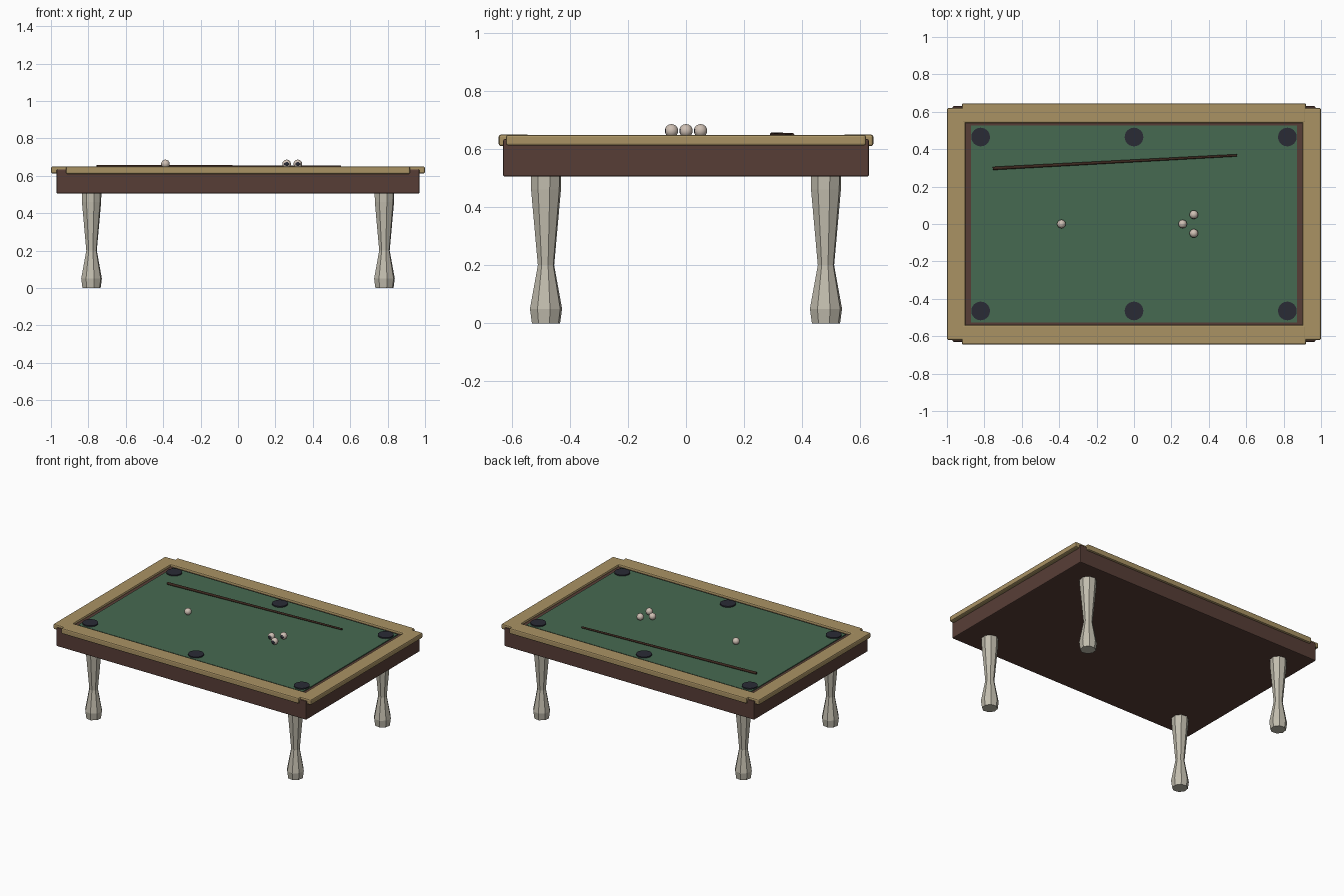
import bpy, bmesh, math
from mathutils import Vector

if "Cube" in bpy.data.objects:
    bpy.data.objects.remove(bpy.data.objects["Cube"])


def material(name, rgb):
    m = bpy.data.materials.new(name)
    m.use_nodes = True
    col = [(c / 255) ** 2.2 for c in rgb] + [1]
    m.diffuse_color = col
    m.node_tree.nodes["Principled BSDF"].inputs["Base Color"].default_value = col
    return m


oak = material("oak", (168, 145, 100))
walnut = material("walnut", (88, 64, 57))
felt = material("green felt", (72, 105, 82))
stone = material("pale legs", (192, 187, 172))
black = material("pocket black", (46, 47, 56))
ivory = material("ivory", (205, 190, 178))
cue_wood = material("dark cue", (62, 44, 36))


def finish(name, bm, *mats):
    bmesh.ops.recalc_face_normals(bm, faces=bm.faces)
    me = bpy.data.meshes.new(name)
    bm.to_mesh(me)
    bm.free()
    ob = bpy.data.objects.new(name, me)
    for m in mats:
        me.materials.append(m)
    bpy.context.collection.objects.link(ob)
    return ob


def box(name, x, y, z, mat, bevel=0.0):
    bm = bmesh.new()
    bmesh.ops.create_cube(bm, size=1)
    for v in bm.verts:
        v.co = [r[0] if c < 0 else r[1] for c, r in zip(v.co, (x, y, z))]
    ob = finish(name, bm, mat)
    if bevel:
        mod = ob.modifiers.new("soft edge", "BEVEL")
        mod.width = bevel
        mod.segments = 2
    return ob


def turned(name, profile, sides, mat, turn=0.0):
    """Stack rings of (radius, height) into a closed faceted solid."""
    bm = bmesh.new()
    rings = []
    for r, z in profile:
        angles = [turn + math.tau * i / sides for i in range(sides)]
        rings.append([bm.verts.new((r * math.cos(a), r * math.sin(a), z)) for a in angles])
    for a, b in zip(rings, rings[1:]):
        for i in range(sides):
            j = (i + 1) % sides
            bm.faces.new((a[i], a[j], b[j], b[i]))
    bm.faces.new(rings[0])
    bm.faces.new(rings[-1])
    return finish(name, bm, mat)


def smooth(ob):
    for p in ob.data.polygons:
        p.use_smooth = True


# Body and playing surface
box("table_body", (-0.97, 0.97), (-0.63, 0.63), (0.505, 0.634), walnut, 0.006)
box("playing_surface", (-0.872, 0.872), (-0.526, 0.526), (0.62, 0.64), felt)

# Rails: long ones stand proud of the short ones at the notched corners
for s, long_name, short_name in ((-1, "front_rail", "right_rail"), (1, "back_rail", "left_rail")):
    box(long_name, (-0.92, 0.92), sorted((s * 0.54, s * 0.645)), (0.61, 0.65), oak, 0.008)
    box(short_name, sorted((s * 0.9, s)), (-0.62, 0.62), (0.612, 0.649), oak, 0.008)

# Legs
leg_profile = [(0.05, 0), (0.057, 0.05), (0.029, 0.2), (0.053, 0.46), (0.054, 0.51)]
for xs, xn in ((-1, "right"), (1, "left")):
    for ys, yn in ((-1, "front"), (1, "back")):
        leg = turned(f"{yn}_{xn}_leg", leg_profile, 8, stone, math.radians(14))
        leg.location = (xs * 0.783, ys * 0.482, 0)

# Pockets
for x in (-0.82, 0, 0.82):
    for y in (-0.465, 0.465):
        disc = turned("pocket", [(0.05, 0.62), (0.05, 0.648)], 24, black)
        disc.location = (x, y, 0)

# Balls, with a small dark spot on the front of the racked three
radius = 0.023
for x, y in ((-0.388, 0), (0.26, 0), (0.32, 0.05), (0.32, -0.05)):
    bm = bmesh.new()
    bmesh.ops.create_uvsphere(bm, u_segments=20, v_segments=12, radius=radius)
    for f in bm.faces:
        spot = f.calc_center_median().normalized().dot(Vector((0, -1, 0))) > 0.88
        f.material_index = int(spot and x > 0)
    ball = finish("ball", bm, ivory, black)
    ball.location = (x, y, 0.64 + radius)
    smooth(ball)

# Cue, tapering from butt to tip
butt, tip = Vector((-0.755, 0.297, 0.649)), Vector((0.55, 0.367, 0.649))
cue = turned("cue", [(0.0085, 0), (0.006, (tip - butt).length)], 12, cue_wood)
cue.location = butt
cue.rotation_euler = (tip - butt).to_track_quat("Z", "Y").to_euler()
